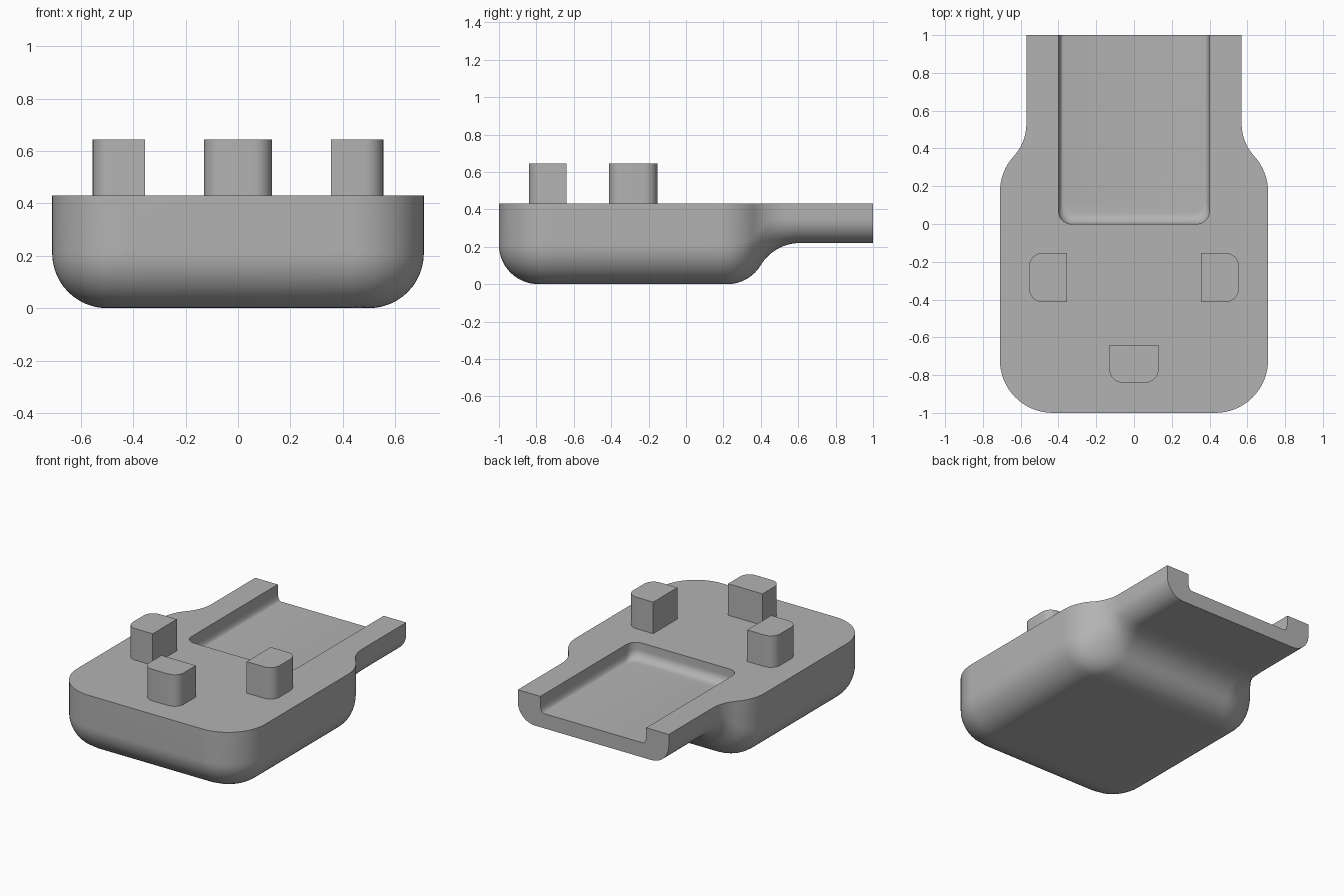
import bpy
import bmesh
from math import sin, cos, acos, asin, sqrt, pi

if "Cube" in bpy.data.objects:
    bpy.data.objects.remove(bpy.data.objects["Cube"])

GREY = (0.45, 0.45, 0.45, 1)
grey = bpy.data.materials.new("matte grey")
grey.use_nodes = True
grey.diffuse_color = GREY
grey.node_tree.nodes["Principled BSDF"].inputs["Base Color"].default_value = GREY

TOP = 0.43      # deck height
EDGE = 0.21     # bottom edge rounding
CORNER = 0.28   # plan corner rounding
HALF = 0.71     # half width of the body
NECK = 0.57     # half width of the neck
STEPS = 12


def loft(name, loops):
    """Skin a list of equal closed loops and cap both ends."""
    bm = bmesh.new()
    rings = [[bm.verts.new(p) for p in loop] for loop in loops]
    n = len(rings[0])
    for a, b in zip(rings, rings[1:]):
        for i in range(n):
            j = (i + 1) % n
            bm.faces.new((a[i], a[j], b[j], b[i]))
    bm.faces.new(rings[0][::-1])
    bm.faces.new(rings[-1])
    bmesh.ops.remove_doubles(bm, verts=bm.verts, dist=0.0001)
    bmesh.ops.recalc_face_normals(bm, faces=bm.faces)
    mesh = bpy.data.meshes.new(name)
    bm.to_mesh(mesh)
    bm.free()
    mesh.materials.append(grey)
    obj = bpy.data.objects.new(name, mesh)
    bpy.context.collection.objects.link(obj)
    return obj


def activate(obj):
    bpy.ops.object.select_all(action='DESELECT')
    obj.select_set(True)
    bpy.context.view_layer.objects.active = obj


def s_drop(y, start, end, r, total):
    """Inset along an S made of two tangent arcs, from 0 to total."""
    if y <= start:
        return 0
    if y >= end:
        return total
    span = end - start
    r2 = (span ** 2 + total ** 2) / (2 * total) - r
    if y - start < r * span / (r + r2):
        return r - sqrt(r * r - (y - start) ** 2)
    return total - r2 + sqrt(r2 * r2 - (end - y) ** 2)


def section(y):
    """Cross-section of the body at one station, closed across the deck."""
    t = y + 1
    blend = min(max((y - 0.36) / 0.24, 0), 1)
    r = EDGE - 0.08 * blend * blend * (3 - 2 * blend)
    wide = HALF - s_drop(y, 0.17, 0.53, CORNER, HALF - NECK)
    low = s_drop(y, 0.22, 0.61, EDGE, 0.22)
    sweep = acos(1 - min(t / r, 1))
    side = []
    for i in range(STEPS + 1):
        a = sweep * i / STEPS
        d = r * (1 - cos(a))
        x = wide - d
        if t < CORNER:
            x = HALF - CORNER + sqrt(max((CORNER - d) ** 2 - (CORNER - t) ** 2, 0))
        side.append((x, y, low + r * (1 - sin(a))))
    side.insert(0, (side[0][0], y, TOP))
    return side + [(-x, y, z) for x, y, z in reversed(side)]


# Body and neck
stations = [-1 + CORNER * (1 - cos(pi / 2 * i / 16)) for i in range(17)]
stations += [-0.3, 0.1] + [0.17 + 0.46 * i / 32 for i in range(33)] + [1]
body = loft("body", [section(y) for y in stations])


def pocket_layer(z, side, front):
    """Open-ended slot outline with rounded inner corners."""
    x, y, r = 0.4 - side, front, 0.07
    half = [(x, 1.2, z)]
    for i in range(9):
        a = pi / 2 * i / 8
        half.append((x - r + r * cos(a), y + r - r * sin(a), z))
    return half + [(-px, py, pz) for px, py, pz in reversed(half)]


# Recess in the neck, with a rounded floor edge
layers = [pocket_layer(0.6, 0, 0)]
for i in range(9):
    a = pi / 2 * i / 8
    layers.append(pocket_layer(0.38 - 0.06 * sin(a), 0.025 * (1 - cos(a)), 0.06 * (1 - cos(a))))
cutter = loft("recess_cutter", layers)
cut = body.modifiers.new("recess", 'BOOLEAN')
cut.operation = 'DIFFERENCE'
cut.solver = 'EXACT'
cut.object = cutter
activate(body)
bpy.ops.object.modifier_apply(modifier=cut.name)
bpy.data.objects.remove(cutter)


def peg(name, x, y, turn):
    """Upright peg, rounded on its outer side."""
    w, d, r = 0.13, 0.1, 0.07
    half = [(w, d)]
    for i in range(9):
        a = pi / 2 * i / 8
        half.append((w - r + r * cos(a), -d + r - r * sin(a)))
    outline = half + [(-px, py) for px, py in reversed(half)]
    obj = loft(name, [[(px, py, z) for px, py in outline] for z in (TOP - 0.02, 0.645)])
    obj.location = (x, y, 0)
    obj.rotation_euler.z = turn
    return obj


# Pegs
parts = [body, peg("front_peg", 0, -0.74, 0)]
for name, s in (("left_peg", 1), ("right_peg", -1)):
    parts.append(peg(name, s * 0.455, -0.283, s * pi / 2))

for part in parts:
    activate(part)
    bpy.ops.object.shade_smooth_by_angle(angle=pi / 6)
